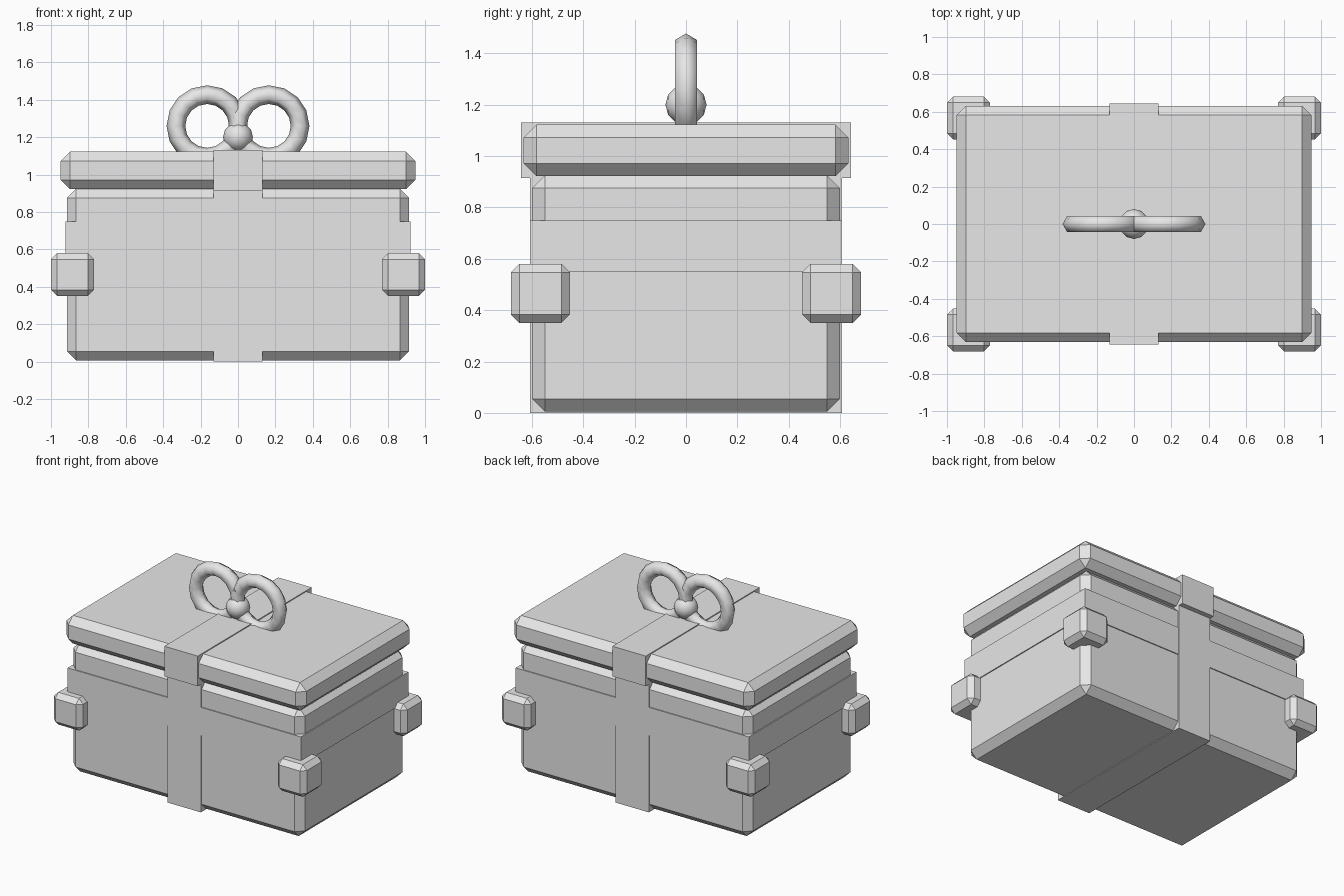
import bpy
from math import pi

old = bpy.data.objects.get("Cube")
if old:
    bpy.data.objects.remove(old, do_unlink=True)

# Single pale grey finish
grey = bpy.data.materials.new("pale_grey")
grey.use_nodes = True
grey.diffuse_color = (0.8, 0.8, 0.8, 1)
grey.node_tree.nodes["Principled BSDF"].inputs["Base Color"].default_value = grey.diffuse_color


def box(name, half_x, half_y, z0, z1, bevel=0, x=0, y=0):
    bpy.ops.mesh.primitive_cube_add(size=2, location=(x, y, (z0 + z1) / 2))
    ob = bpy.context.object
    ob.name = name
    ob.scale = (half_x, half_y, (z1 - z0) / 2)
    bpy.ops.object.transform_apply(location=False, rotation=False, scale=True)
    ob.data.materials.append(grey)
    if bevel:
        mod = ob.modifiers.new("chamfer", 'BEVEL')
        mod.width = bevel
        mod.segments = 1
    return ob


def finish_smooth(name):
    ob = bpy.context.object
    ob.name = name
    ob.data.materials.append(grey)
    bpy.ops.object.shade_smooth()
    return ob


# Chamfered box and lid
box("box_body", 0.915, 0.6, 0.005, 0.925, 0.05)
box("lid", 0.948, 0.632, 0.922, 1.123, 0.05)

# Ribbons wrapped round the box and the lid
box("body_ribbon", 0.132, 0.608, 0, 0.93)
box("lid_ribbon", 0.132, 0.643, 0.915, 1.13)
box("horizontal_band", 0.922, 0.607, 0.55, 0.75)

# Four corner guards
for x_name, sx in (("left", 1), ("right", -1)):
    for y_name, sy in (("front", -1), ("back", 1)):
        box(f"{y_name}_{x_name}_corner_guard", 0.115, 0.115, 0.35, 0.58,
            0.033, 0.885 * sx, 0.567 * sy)

# Bow: two loops and a round knot
for side, sx in (("left", 1), ("right", -1)):
    bpy.ops.mesh.primitive_torus_add(
        location=(0.165 * sx, 0, 1.26), rotation=(pi / 2, 0, 0),
        major_segments=16, minor_segments=6,
        major_radius=0.167, minor_radius=0.05)
    finish_smooth(f"{side}_bow_loop")

bpy.ops.mesh.primitive_uv_sphere_add(segments=12, ring_count=6, radius=0.08,
                                     location=(0, 0, 1.2), rotation=(pi / 2, 0, 0))
finish_smooth("bow_knot")
